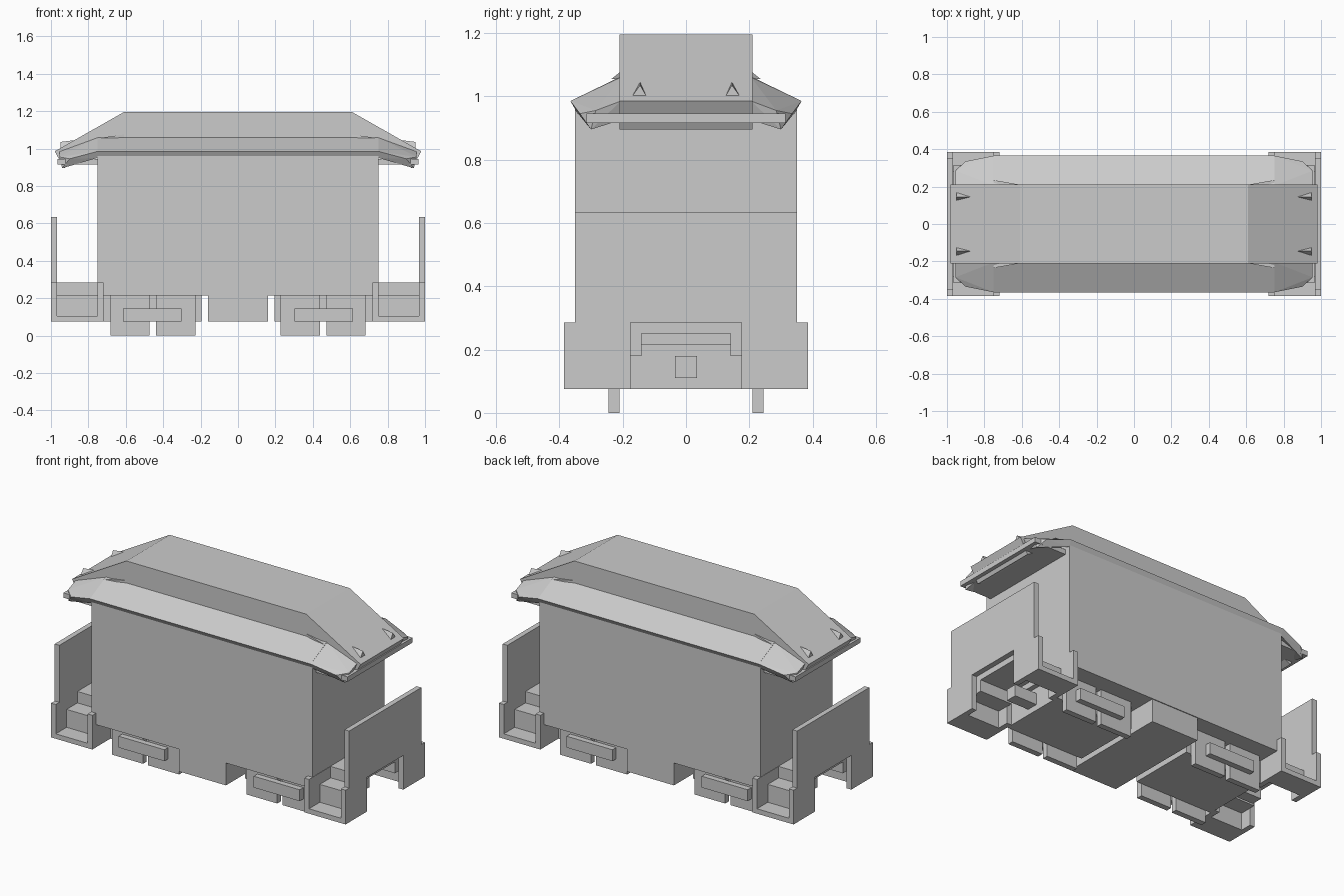
import bpy, bmesh

if "Cube" in bpy.data.objects:
    bpy.data.objects.remove(bpy.data.objects["Cube"])


def finish(name, bm):
    bmesh.ops.recalc_face_normals(bm, faces=bm.faces)
    me = bpy.data.meshes.new(name)
    bm.to_mesh(me)
    bm.free()
    ob = bpy.data.objects.new(name, me)
    bpy.context.collection.objects.link(ob)
    return ob


def mirror(ob, x=True, y=True):
    m = ob.modifiers.new("Mirror", 'MIRROR')
    m.use_axis = (x, y, False)
    m.use_clip = False
    m.use_mirror_merge = False
    return ob


def prism(name, pts, axis, a, b):
    """Extrude a 2D profile along x (profile y,z) or y (profile x,z)."""
    bm = bmesh.new()
    put = (lambda p: (a, p[0], p[1])) if axis == 'x' else (lambda p: (p[0], a, p[1]))
    f = bm.faces.new([bm.verts.new(put(p)) for p in pts])
    ext = bmesh.ops.extrude_face_region(bm, geom=[f])
    d = (b - a, 0, 0) if axis == 'x' else (0, b - a, 0)
    bmesh.ops.translate(bm, vec=d, verts=[v for v in ext['geom'] if isinstance(v, bmesh.types.BMVert)])
    return finish(name, bm)


def box(name, x0, x1, y0, y1, z0, z1):
    return prism(name, [(y0, z0), (y1, z0), (y1, z1), (y0, z1)], 'x', x0, x1)


def hull(name, pts):
    bm = bmesh.new()
    for p in pts:
        bm.verts.new(p)
    bmesh.ops.convex_hull(bm, input=bm.verts)
    bmesh.ops.dissolve_limit(bm, angle_limit=0.01, verts=bm.verts, edges=bm.edges)
    return finish(name, bm)


# Closed body
prism("body", [(-.35, .215), (.35, .215), (.35, .97), (.21, 1.04), (-.21, 1.04), (-.35, .97)],
      'x', -.75, .75)

# Raised centre roof with sloping end slabs
prism("centre_roof", [(-.93, .895), (-.98, .985), (-.61, 1.195), (.61, 1.195), (.98, .985),
                      (.93, .895), (.69, 1.03), (-.69, 1.03)], 'y', -.21, .21)

# Side eaves
mirror(prism("side_eave", [(.20, 1.065), (.365, .985), (.345, .95), (.20, 1.02)], 'x', -.75, .75), x=False)

# Folded roof corners
mirror(hull("roof_corner", [
    (.75, .205, 1.06), (.75, .365, .985), (.90, .335, .945), (.955, .285, .955), (.955, .205, .985),
    (.75, .345, .95), (.94, .30, .895), (.93, .205, .925), (.75, .205, 1.02)]))
mirror(hull("roof_corner_tip", [(.87, .145, 1.045), (.95, .17, 1.0), (.95, .125, 1.0), (.95, .145, 1.035)]))
mirror(hull("eave_tip", [(.61, .21, 1.075), (.61, .21, 1.055), (.75, .21, 1.055), (.75, .235, 1.055)]))

# Flat canopy under each roof end
mirror(box("end_canopy", .74, .965, -.315, .315, .915, .945), y=False)

# Platform end wall with coupler notch
mirror(prism("end_wall", [
    (-.385, .075), (-.175, .075), (-.175, .285), (.175, .285), (.175, .075), (.385, .075),
    (.385, .285), (.35, .285), (.35, .635), (-.35, .635), (-.35, .285), (-.385, .285)],
    'x', .968, 1.0), y=False)

# Folded steps up to each platform
mirror(prism("platform_steps", [
    (.385, .075), (.385, .105), (.28, .105), (.28, .215), (.175, .215), (.175, .285),
    (-.175, .285), (-.175, .215), (-.28, .215), (-.28, .105), (-.385, .105), (-.385, .075),
    (-.245, .075), (-.245, .18), (-.14, .18), (-.14, .25), (.14, .25), (.14, .18),
    (.245, .18), (.245, .075)], 'x', .75, .968), y=False)

# Inner cheeks of the step wells
mirror(box("step_cheek", .72, .752, .175, .385, .075, .285))

# Couplers
mirror(box("coupler", .70, .87, -.035, .035, .11, .18), y=False)

# Underfloor equipment box and bogies
box("equipment_box", -.16, .16, -.345, .345, .075, .22)
mirror(box("bogie_frame", .195, .72, -.21, .21, .075, .218), y=False)
for i, x in enumerate((.228, .473)):
    mirror(box(f"wheel_block_{i + 1}", x, x + .21, .21, .245, 0, .218))
mirror(box("bogie_side_bar", .303, .615, .245, .28, .075, .145))
